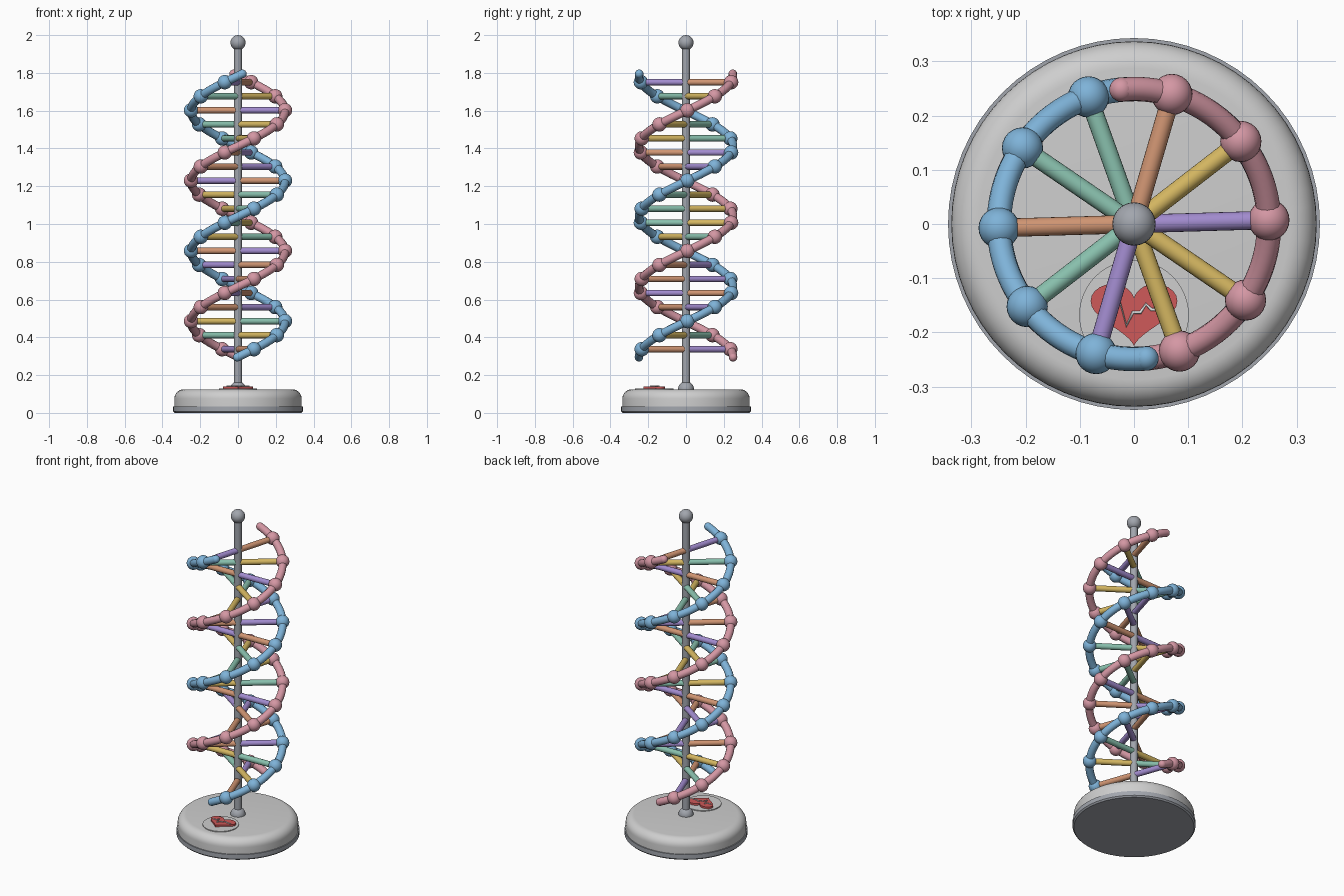
import bpy, bmesh
from math import sin, cos, pi, radians
from mathutils import Vector

cube = bpy.data.objects.get("Cube")
if cube:
    bpy.data.objects.remove(cube, do_unlink=True)


def material(name, r, g, b):
    m = bpy.data.materials.new(name)
    m.use_nodes = True
    m.diffuse_color = (r, g, b, 1)
    m.node_tree.nodes["Principled BSDF"].inputs["Base Color"].default_value = (r, g, b, 1)
    return m


SHELL = material("light grey", 0.62, 0.62, 0.62)
METAL = material("steel grey", 0.36, 0.38, 0.42)
BLUE = material("sky blue", 0.21, 0.45, 0.69)
PINK = material("dusty pink", 0.66, 0.31, 0.37)
RED = material("heart red", 0.62, 0.10, 0.10)
WHITE = material("pulse white", 0.80, 0.80, 0.80)
RUNG = {
    "T": material("teal", 0.25, 0.53, 0.42),
    "Y": material("yellow", 0.66, 0.47, 0.12),
    "O": material("orange", 0.63, 0.30, 0.17),
    "P": material("purple", 0.36, 0.26, 0.62),
}
PARTNER = {"T": "Y", "Y": "T", "O": "P", "P": "O"}


def finish(name, bm, mat):
    bmesh.ops.recalc_face_normals(bm, faces=bm.faces)
    mesh = bpy.data.meshes.new(name)
    bm.to_mesh(mesh)
    bm.free()
    return add(name, mesh, mat)


def add(name, mesh, mat):
    mesh.materials.clear()
    mesh.materials.append(mat)
    obj = bpy.data.objects.new(name, mesh)
    bpy.context.collection.objects.link(obj)
    bpy.ops.object.select_all(action="DESELECT")
    obj.select_set(True)
    bpy.context.view_layer.objects.active = obj
    bpy.ops.object.shade_smooth_by_angle(angle=radians(35))
    return obj


def lathe(name, profile, mat, steps=64):
    """Spin an (r, z) profile around the z axis."""
    bm = bmesh.new()
    verts = [bm.verts.new((r, 0, z)) for r, z in profile]
    edges = [bm.edges.new(pair) for pair in zip(verts, verts[1:])]
    bmesh.ops.spin(bm, geom=verts + edges, cent=(0, 0, 0), axis=(0, 0, 1),
                   angle=2 * pi, steps=steps)
    bmesh.ops.remove_doubles(bm, verts=bm.verts, dist=1e-5)
    return finish(name, bm, mat)


def ball(name, centre, radius, mat):
    bm = bmesh.new()
    bmesh.ops.create_uvsphere(bm, u_segments=24, v_segments=14, radius=radius)
    bmesh.ops.translate(bm, vec=centre, verts=bm.verts)
    return finish(name, bm, mat)


def rod(name, a, b, radius, mat):
    a, b = Vector(a), Vector(b)
    bm = bmesh.new()
    bmesh.ops.create_cone(bm, cap_ends=True, segments=20, radius1=radius,
                          radius2=radius, depth=(b - a).length)
    bm.transform((b - a).to_track_quat("Z", "Y").to_matrix().to_4x4())
    bmesh.ops.translate(bm, vec=(a + b) / 2, verts=bm.verts)
    return finish(name, bm, mat)


def tube(name, points, radius, mat):
    curve = bpy.data.curves.new(name, "CURVE")
    curve.dimensions = "3D"
    curve.bevel_depth = radius
    curve.bevel_resolution = 4
    curve.use_fill_caps = True
    spline = curve.splines.new("POLY")
    spline.points.add(len(points) - 1)
    for point, co in zip(spline.points, points):
        point.co = (*co, 1)
    helper = bpy.data.objects.new(name + "_path", curve)
    bpy.context.collection.objects.link(helper)
    bpy.context.view_layer.update()
    graph = bpy.context.evaluated_depsgraph_get()
    mesh = bpy.data.meshes.new_from_object(helper.evaluated_get(graph))
    bpy.data.objects.remove(helper, do_unlink=True)
    return add(name, mesh, mat)


def plate(name, outline, z0, z1, mat):
    bm = bmesh.new()
    face = bm.faces.new([bm.verts.new((x, y, z0)) for x, y in outline])
    top = bmesh.ops.extrude_face_region(bm, geom=[face])["geom"]
    bmesh.ops.translate(bm, vec=(0, 0, z1 - z0),
                        verts=[v for v in top if isinstance(v, bmesh.types.BMVert)])
    return finish(name, bm, mat)


# Base: metal foot ring with a rounded shell on top
lathe("base_foot", [(0, 0), (0.335, 0), (0.343, 0.008), (0.343, 0.035), (0, 0.035)], METAL)
BASE_TOP, EDGE, ROUND = 0.125, 0.337, 0.05
fillet = [(EDGE - ROUND + ROUND * cos(i * pi / 16), BASE_TOP - ROUND + ROUND * sin(i * pi / 16))
          for i in range(9)]
lathe("base_shell", [(0, 0.03), (EDGE, 0.03)] + fillet + [(0, BASE_TOP)], SHELL)

# Central pole with collar and finial
rod("pole", (0, 0, 0.1), (0, 0, 1.96), 0.021, METAL)
ball("pole_collar", (0, 0, 0.125), 0.042, METAL)
ball("pole_finial", (0, 0, 1.96), 0.04, METAL)

# Heart badge on the front of the base
BY = -0.168
circle = [(0.101 * cos(i * pi / 24), BY + 0.101 * sin(i * pi / 24)) for i in range(48)]
plate("badge_disc", circle, 0.12, 0.13, SHELL)
heart = []
for i in range(48):
    t = i * pi / 24
    curve_y = 13 * cos(t) - 5 * cos(2 * t) - 2 * cos(3 * t) - cos(4 * t)
    heart.append((0.08 * sin(t) ** 3, BY + 0.01 + 0.004 * curve_y))
plate("badge_heart", heart, 0.128, 0.141, RED)
pulse = [(-0.062, 0), (-0.035, 0), (-0.026, 0.015), (-0.014, -0.03), (-0.002, -0.005),
         (0.012, -0.005), (0.022, 0.01), (0.032, 0), (0.062, 0)]
tube("badge_pulse", [(x, BY + 0.01 + y, 0.142) for x, y in pulse], 0.003, WHITE)

# Double helix
RADIUS, TURN, PITCH = 0.249, radians(36), 0.0744
FIRST_ANGLE, FIRST_Z = radians(-70.3), 0.337


def on_strand(step, side):
    a = FIRST_ANGLE + TURN * step + pi * side
    return Vector((RADIUS * cos(a), RADIUS * sin(a), FIRST_Z + PITCH * step))


# One letter per rung, from the bottom up: the colour of the blue strand's half
SEQUENCE = "OYTPOPPOYTTTOPPTTOTP"
LOW, HIGH, SAMPLES = -0.57, 19.6, 200

for side, (label, mat) in enumerate((("blue", BLUE), ("pink", PINK))):
    path = [on_strand(LOW + (HIGH - LOW) * i / SAMPLES, side) for i in range(SAMPLES + 1)]
    tube(label + "_strand", path, 0.0225, mat)
    ball(label + "_strand_lower_end", path[0], 0.0225, mat)
    ball(label + "_strand_upper_end", path[-1], 0.0225, mat)
    for i, letter in enumerate(SEQUENCE):
        node = on_strand(i, side)
        colour = PARTNER[letter] if side else letter
        ball(f"{label}_node_{i + 1}", node, 0.038, mat)
        rod(f"{label}_rung_{i + 1}", (0, 0, node.z), node, 0.017, RUNG[colour])
